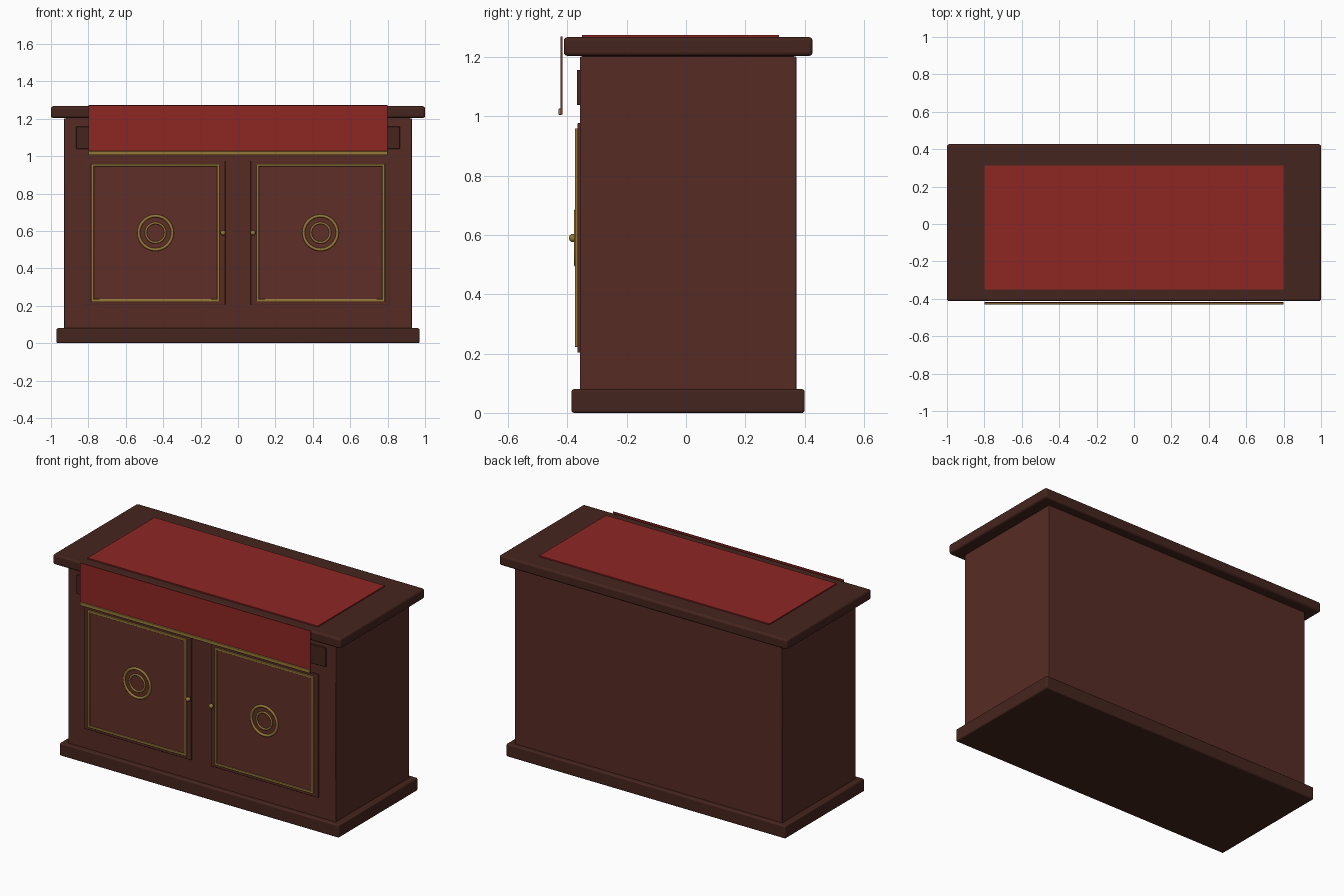
import bpy
import math

if "Cube" in bpy.data.objects:
    bpy.data.objects.remove(bpy.data.objects["Cube"])


def material(name, rgb):
    m = bpy.data.materials.new(name)
    m.diffuse_color = (*rgb, 1)
    m.use_nodes = True
    m.node_tree.nodes["Principled BSDF"].inputs["Base Color"].default_value = m.diffuse_color
    return m


WOOD = material("wood", (0.095, 0.024, 0.018))
DARK = material("dark_wood", (0.06, 0.018, 0.013))
PANEL = material("panel_wood", (0.115, 0.028, 0.021))
CLOTH = material("red_cloth", (0.27, 0.02, 0.017))
GOLD = material("gold", (0.30, 0.19, 0.04))


def finish(name, mat):
    o = bpy.context.object
    o.name = name
    o.data.materials.append(mat)
    return o


def box(name, x, y, z, mat, bevel=0.0):
    """Box from (min, max) ranges, with optional rounded edges."""
    lo, hi = zip(x, y, z)
    bpy.ops.mesh.primitive_cube_add(size=1, location=[(a + b) / 2 for a, b in zip(lo, hi)])
    o = finish(name, mat)
    o.scale = [b - a for a, b in zip(lo, hi)]
    bpy.ops.object.transform_apply(location=False, rotation=False, scale=True)
    if bevel:
        mod = o.modifiers.new("bevel", "BEVEL")
        mod.width = bevel
        mod.segments = 3
        bpy.ops.object.shade_smooth_by_angle(angle=math.radians(35))
    return o


def ring(name, x, y, z, major, minor):
    bpy.ops.mesh.primitive_torus_add(location=(x, y, z), rotation=(math.pi / 2, 0, 0),
                                     major_radius=major, minor_radius=minor,
                                     major_segments=48, minor_segments=10)
    finish(name, GOLD)
    bpy.ops.object.shade_smooth()


# Carcass
box("plinth", (-0.97, 0.97), (-0.386, 0.40), (0, 0.08), DARK, 0.008)
box("cabinet_body", (-0.93, 0.93), (-0.358, 0.372), (0.07, 1.202), WOOD, 0.004)
box("table_top", (-1, 1), (-0.412, 0.427), (1.204, 1.267), DARK, 0.012)
box("top_core", (-0.92, 0.92), (-0.35, 0.365), (1.19, 1.21), DARK)
box("frieze_panel", (-0.865, 0.865), (-0.368, -0.35), (1.038, 1.157), DARK, 0.003)

# Cloth runner: top sheet, front drop and gold hem
box("cloth_top", (-0.8, 0.8), (-0.351, 0.314), (1.262, 1.274), CLOTH)
box("cloth_drop", (-0.8, 0.8), (-0.423, -0.417), (1.006, 1.27), CLOTH)
box("cloth_hem", (-0.8, 0.8), (-0.43, -0.418), (1.005, 1.026), GOLD, 0.003)

# Doors with gold frame, rings and knob
for side, s in (("left", -1), ("right", 1)):
    def span(a, b):
        return tuple(sorted((s * a, s * b)))

    box(side + "_door", span(0.068, 0.814), (-0.366, -0.35), (0.203, 0.977), WOOD, 0.003)
    box(side + "_door_panel", span(0.105, 0.778), (-0.369, -0.36), (0.23, 0.952), PANEL)
    fy = (-0.375, -0.362)
    for n, z in (("bottom", 0.222), ("top", 0.945)):
        box(f"{side}_frame_{n}", span(0.098, 0.785), fy, (z, z + 0.014), GOLD, 0.003)
    for n, x in (("inner", 0.098), ("outer", 0.771)):
        box(f"{side}_frame_{n}", span(x, x + 0.014), fy, (0.222, 0.959), GOLD, 0.003)
    ring(side + "_outer_ring", s * 0.441, -0.37, 0.59, 0.09, 0.008)
    ring(side + "_inner_ring", s * 0.441, -0.37, 0.59, 0.052, 0.006)
    bpy.ops.mesh.primitive_uv_sphere_add(segments=24, ring_count=12, radius=0.014,
                                         location=(s * 0.08, -0.381, 0.59))
    finish(side + "_knob", GOLD)
    bpy.ops.object.shade_smooth()
